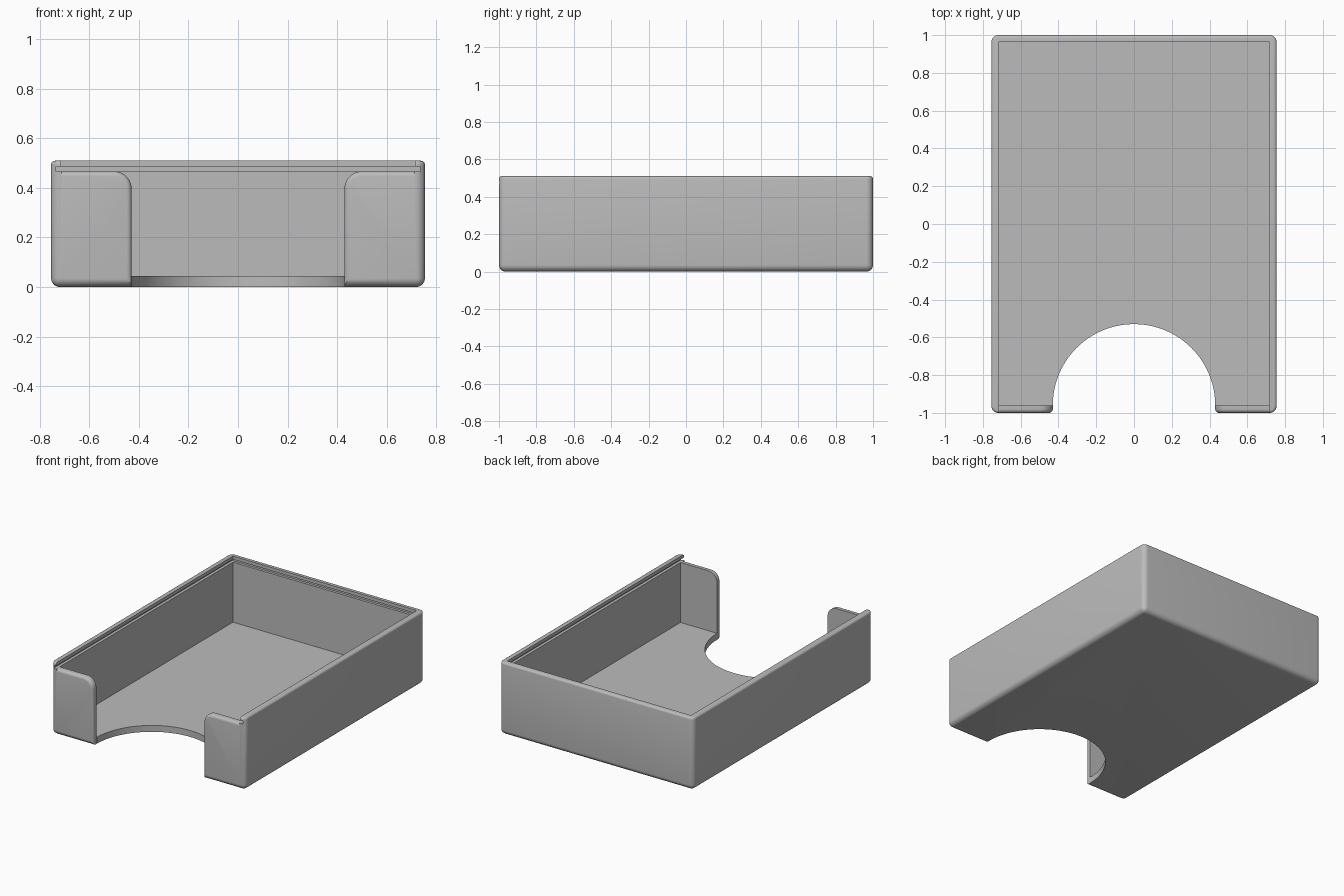
import bpy
import bmesh
from math import sin, cos, pi, radians

if "Cube" in bpy.data.objects:
    bpy.data.objects.remove(bpy.data.objects["Cube"], do_unlink=True)

HALF_X, HEIGHT = 0.755, 0.51
INNER_X, LEDGE, FLOOR = 0.715, 0.467, 0.045
NOTCH = 0.43          # half width of the front opening
FRONT_IN = -0.96      # inner face of the front wall

grey = bpy.data.materials.new("plain grey")
grey.use_nodes = True
grey.diffuse_color = (0.5, 0.5, 0.5, 1)
grey.node_tree.nodes["Principled BSDF"].inputs["Base Color"].default_value = (0.5, 0.5, 0.5, 1)


def make_object(name, bm):
    bmesh.ops.recalc_face_normals(bm, faces=bm.faces)
    mesh = bpy.data.meshes.new(name)
    bm.to_mesh(mesh)
    bm.free()
    mesh.materials.append(grey)
    obj = bpy.data.objects.new(name, mesh)
    bpy.context.collection.objects.link(obj)
    return obj


def box_mesh(x, y0, y1, z0, z1):
    bm = bmesh.new()
    bmesh.ops.create_cube(bm, size=1)
    for v in bm.verts:
        v.co.x *= 2 * x
        v.co.y = y1 if v.co.y > 0 else y0
        v.co.z = z1 if v.co.z > 0 else z0
    return bm


def loft(name, rings):
    bm = bmesh.new()
    loops = [[bm.verts.new(p) for p in ring] for ring in rings]
    for a, b in zip(loops, loops[1:]):
        n = len(a)
        for i in range(n):
            j = (i + 1) % n
            bm.faces.new((a[i], a[j], b[j], b[i]))
    bm.faces.new(loops[0])
    bm.faces.new(loops[-1])
    return make_object(name, bm)


def opening_ring(y, inset, corner=0.07, steps=10):
    # Front opening outline, spreading over the rounded tops of the two front tabs
    half = [(NOTCH + inset, -0.1)]
    for i in range(steps + 1):
        a = pi / 2 * i / steps
        half.append((NOTCH + corner - (corner - inset) * cos(a),
                     LEDGE - corner + (corner - inset) * sin(a)))
    half += [(0.712, LEDGE - inset), (0.712, 0.6)]
    outline = half + [(-x, z) for x, z in reversed(half)]
    return [(x, y, z) for x, z in outline]


# Outer body with rounded sides, bottom and a finer top rim
bm = box_mesh(HALF_X, -1, 1, 0, HEIGHT)
edges = [e for e in bm.edges if min(v.co.z for v in e.verts) < 0.01]
bmesh.ops.bevel(bm, geom=edges, offset=0.036, segments=7, profile=0.5, affect='EDGES')
rim = [e for e in bm.edges if all(v.co.z > HEIGHT - 0.001 for v in e.verts)]
bmesh.ops.bevel(bm, geom=rim, offset=0.015, segments=4, profile=0.5, affect='EDGES')
tray = make_object("tray_body", bm)

# Cavity, lid groove and the open slot above the front wall
cutters = [
    make_object("cavity_cutter", box_mesh(INNER_X, FRONT_IN, 0.965, FLOOR, 0.6)),
    make_object("groove_cutter", box_mesh(0.735, -1.1, 0.983, LEDGE, 0.487)),
    make_object("slot_cutter", box_mesh(INNER_X, -1.1, 0, LEDGE, 0.6)),
]

# Front opening with softened outer edges
r = 0.02
rings = [opening_ring(-1.05, r)]
for i in range(6):
    a = pi / 2 * i / 5
    rings.append(opening_ring(-1 + r * (1 - cos(a)), r * (1 - sin(a))))
rings.append(opening_ring(FRONT_IN + 0.004, 0))
cutters.append(loft("opening_cutter", rings))

# Half-round thumb cutout through the floor
circle = [(NOTCH * cos(2 * pi * i / 96), FRONT_IN + NOTCH * sin(2 * pi * i / 96)) for i in range(96)]
cutters.append(loft("thumb_cutter", [[(x, y, z) for x, y in circle] for z in (-0.1, 0.2)]))

bpy.ops.object.select_all(action='DESELECT')
bpy.context.view_layer.objects.active = tray
tray.select_set(True)
for cutter in cutters:
    cutter.hide_render = True
    mod = tray.modifiers.new(cutter.name, 'BOOLEAN')
    mod.operation = 'DIFFERENCE'
    mod.solver = 'EXACT'
    mod.object = cutter
    bpy.ops.object.modifier_apply(modifier=mod.name)
    bpy.data.objects.remove(cutter, do_unlink=True)

bpy.ops.object.shade_smooth_by_angle(angle=radians(30))
